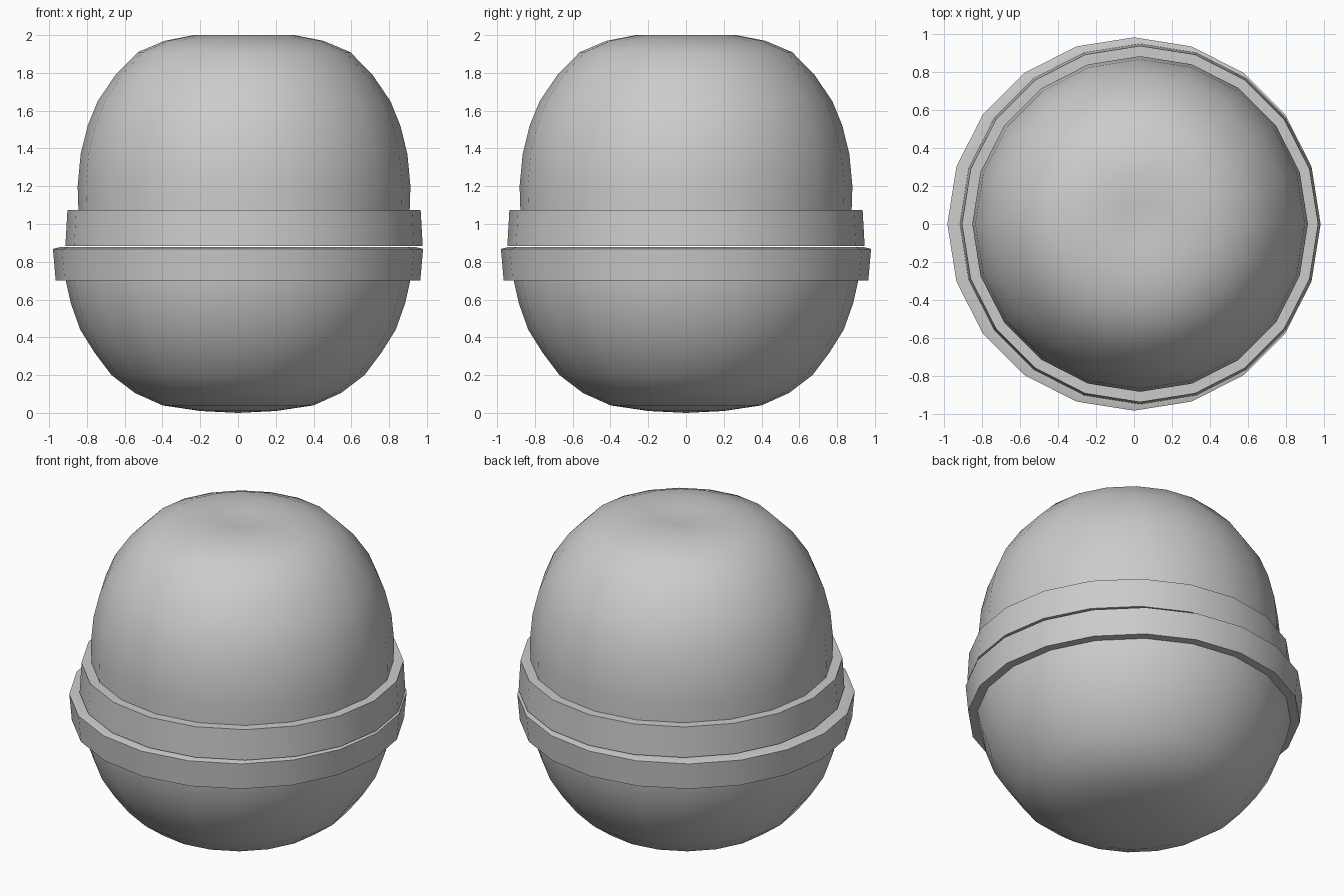
import bpy, bmesh, math

if "Cube" in bpy.data.objects:
    bpy.data.objects.remove(bpy.data.objects["Cube"])

SIDES = 20


def lathe(name, profile, cx=0.0, closed=False):
    """Revolve an (r, z) profile around a vertical axis at x = cx."""
    bm = bmesh.new()
    rings = []
    for r, z in profile:
        if r == 0:
            rings.append([bm.verts.new((cx, 0, z))] * SIDES)
        else:
            rings.append([bm.verts.new((cx + r * math.cos(i * math.tau / SIDES),
                                        r * math.sin(i * math.tau / SIDES), z))
                          for i in range(SIDES)])
    pairs = list(zip(rings, rings[1:]))
    if closed:
        pairs.append((rings[-1], rings[0]))
    for a, b in pairs:
        for i in range(SIDES):
            j = (i + 1) % SIDES
            quad = list(dict.fromkeys((a[i], a[j], b[j], b[i])))
            bm.faces.new(quad)
    bmesh.ops.recalc_face_normals(bm, faces=bm.faces)
    mesh = bpy.data.meshes.new(name)
    bm.to_mesh(mesh)
    bm.free()
    ob = bpy.data.objects.new(name, mesh)
    bpy.context.collection.objects.link(ob)
    bpy.ops.object.select_all(action='DESELECT')
    ob.select_set(True)
    bpy.context.view_layer.objects.active = ob
    bpy.ops.object.shade_smooth_by_angle(angle=math.radians(40))
    return ob


# Lower half: rounded bowl and its outer band
lathe("bowl", [(0, 0), (0.2, 0.01), (0.4, 0.04), (0.545, 0.105), (0.67, 0.2),
               (0.76, 0.32), (0.835, 0.44), (0.885, 0.58), (0.912, 0.70), (0.92, 0.80)])
lathe("bowl_rim", [(0.90, 0.70), (0.965, 0.70), (0.98, 0.868), (0.945, 0.877),
                   (0.87, 0.877)], closed=True)

# Upper half: dome with a shallow dimple, sitting slightly off-centre
OFF = 0.032
lathe("dome", [(0.88, 1.0), (0.877, 1.075), (0.881, 1.2), (0.865, 1.37), (0.828, 1.52),
               (0.775, 1.65), (0.68, 1.79), (0.562, 1.91), (0.42, 1.97),
               (0.265, 2.0), (0.12, 1.99), (0, 1.985)], OFF)
lathe("dome_rim", [(0.86, 1.075), (0.935, 1.075), (0.946, 0.884), (0.86, 0.884)],
      OFF, closed=True)
